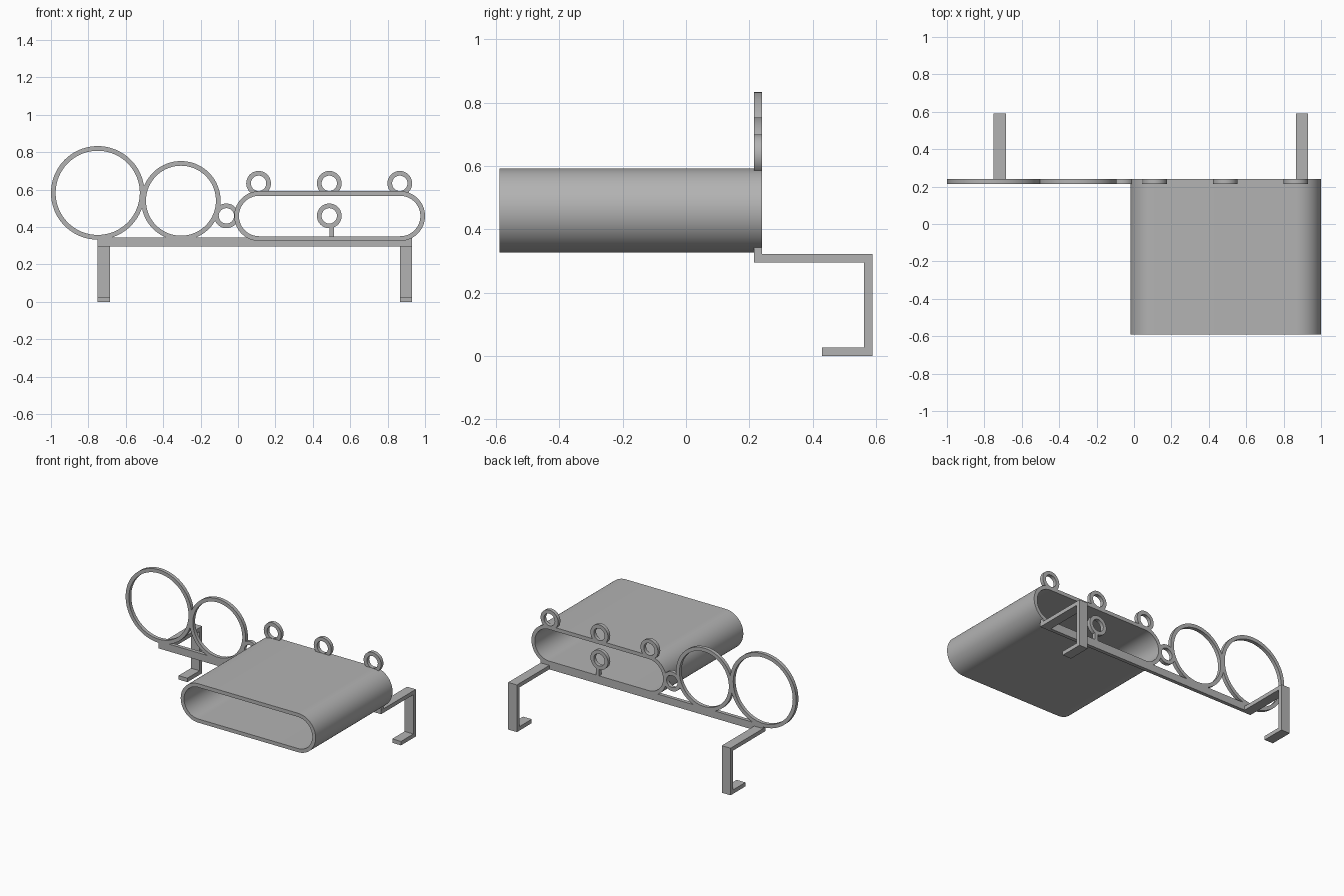
import bpy, bmesh, math
from mathutils import Vector

cube = bpy.data.objects.get("Cube")
if cube:
    bpy.data.objects.remove(cube, do_unlink=True)

grey = bpy.data.materials.new("plain grey")
grey.use_nodes = True
colour = (0.45, 0.45, 0.45, 1)
grey.diffuse_color = colour
grey.node_tree.nodes["Principled BSDF"].inputs["Base Color"].default_value = colour

BACK, FRAME_FRONT, SLEEVE_FRONT = 0.24, 0.215, -0.59
WALL = 0.025


def finish(name, bm, smooth=False):
    bmesh.ops.recalc_face_normals(bm, faces=bm.faces)
    mesh = bpy.data.meshes.new(name)
    bm.to_mesh(mesh)
    bm.free()
    mesh.materials.append(grey)
    obj = bpy.data.objects.new(name, mesh)
    bpy.context.collection.objects.link(obj)
    if smooth:
        bpy.ops.object.select_all(action="DESELECT")
        obj.select_set(True)
        bpy.context.view_layer.objects.active = obj
        bpy.ops.object.shade_smooth_by_angle(angle=math.radians(30))
    return obj


def prism(name, points, offset):
    """Extrude a flat outline along an offset."""
    bm = bmesh.new()
    face = bm.faces.new([bm.verts.new(p) for p in points])
    ext = bmesh.ops.extrude_face_region(bm, geom=[face], use_keep_orig=True)
    moved = [v for v in ext["geom"] if isinstance(v, bmesh.types.BMVert)]
    bmesh.ops.translate(bm, verts=moved, vec=Vector(offset))
    return finish(name, bm)


def box(name, x0, x1, y0, y1, z0, z1):
    return prism(name, [(x0, y0, z0), (x1, y0, z0), (x1, y0, z1), (x0, y0, z1)],
                 (0, y1 - y0, 0))


def hoop(name, x, z, radius, wall=WALL, half=0.0, front=FRAME_FRONT, steps=36):
    """Hollow round or stadium-shaped band, open along y."""
    bm = bmesh.new()

    def outline(r, y):
        verts = []
        for side in (1, -1):
            for i in range(steps + (1 if half else 0)):
                a = math.pi * i / steps - side * math.pi / 2
                verts.append(bm.verts.new((x + side * half + r * math.cos(a), y,
                                           z + r * math.sin(a))))
        return verts

    inner = radius - wall
    loops = [outline(radius, front), outline(radius, BACK),
             outline(inner, BACK), outline(inner, front)]
    n = len(loops[0])
    for k in range(4):
        a, b = loops[k], loops[(k + 1) % 4]
        for i in range(n):
            j = (i + 1) % n
            bm.faces.new((a[i], a[j], b[j], b[i]))
    return finish(name, bm, smooth=True)


# Flat sleeve, open at both ends
hoop("sleeve", 0.49, 0.459, 0.133, half=0.377, front=SLEEVE_FRONT)

# Large holder rings
hoop("large_ring", -0.75, 0.583, 0.25, steps=48)
hoop("medium_ring", -0.305, 0.541, 0.212, steps=48)

# Small eyelets: beside, above and inside the sleeve
eyelets = {"side": (-0.062, 0.46), "top_right": (0.11, 0.634),
           "top_middle": (0.488, 0.634), "top_left": (0.865, 0.634),
           "inner": (0.488, 0.46)}
for place, (x, z) in eyelets.items():
    hoop(place + "_eyelet", x, z, 0.066)
box("eyelet_stem", 0.488, 0.513, FRAME_FRONT, BACK, 0.34, 0.402)

# Rail along the bottom of the frame
box("rail", -0.75, 0.93, FRAME_FRONT, BACK, 0.295, 0.345)

# Hooked brackets: arm back, post down, foot forward
T = 0.027
hook = [(FRAME_FRONT, 0.322), (0.59, 0.322), (0.59, 0), (0.43, 0),
        (0.43, T), (0.59 - T, T), (0.59 - T, 0.295), (FRAME_FRONT, 0.295)]
for side, x in (("right", -0.75), ("left", 0.865)):
    prism(side + "_bracket", [(x, y, z) for y, z in hook], (0.066, 0, 0))
